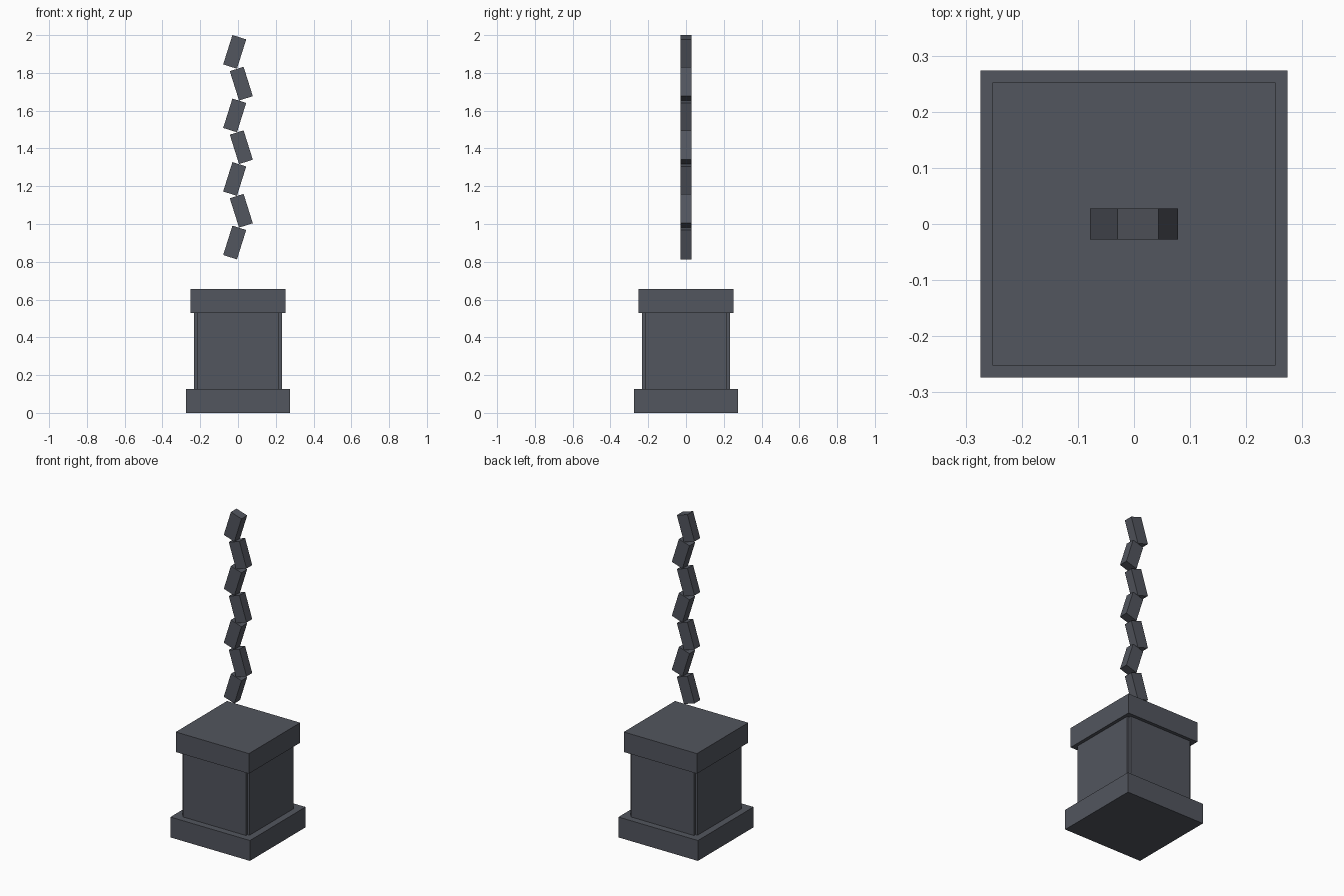
import bpy
from math import radians

if "Cube" in bpy.data.objects:
    bpy.data.objects.remove(bpy.data.objects["Cube"])

# Dark slate stone
slate = bpy.data.materials.new("dark_slate")
slate.diffuse_color = (0.085, 0.092, 0.112, 1)
slate.use_nodes = True
slate.node_tree.nodes["Principled BSDF"].inputs["Base Color"].default_value = slate.diffuse_color


def box(name, size, loc, tilt=0.0):
    bpy.ops.mesh.primitive_cube_add(size=1, location=loc, rotation=(0, radians(tilt), 0))
    ob = bpy.context.object
    ob.name = name
    ob.scale = size
    bpy.ops.object.transform_apply(location=False, rotation=True, scale=True)
    ob.data.materials.append(slate)
    return ob


# Pedestal: wide foot and slightly narrower cap
box("foot", (0.548, 0.548, 0.127), (0, 0, 0.0635))
box("cap", (0.505, 0.505, 0.125), (0, 0, 0.5925))

# Pedestal body: crossed-box outline with a small notch at each corner
a, b = 0.217, 0.232
quarter = [(b, a), (a, a), (a, b)]
outline = []
for k in range(4):
    for x, y in quarter:
        for _ in range(k):
            x, y = -y, x
        outline.append((x, y))
n = len(outline)
z0, z1 = 0.127, 0.53
verts = [(x, y, z) for z in (z0, z1) for x, y in outline]
faces = [(i, (i + 1) % n, n + (i + 1) % n, n + i) for i in range(n)]
faces += [tuple(reversed(range(n))), tuple(range(n, 2 * n))]
mesh = bpy.data.meshes.new("body")
mesh.from_pydata(verts, [], faces)
mesh.materials.append(slate)
bpy.context.collection.objects.link(bpy.data.objects.new("body", mesh))

# Floating zigzag chain of tilted links
for i in range(7):
    side = 1 if i % 2 == 0 else -1
    box(f"chain_link_{i + 1}", (0.0765, 0.056, 0.163),
        (-0.0175 * side, 0, 0.902 + 0.1682 * i), 17.5 * side)
